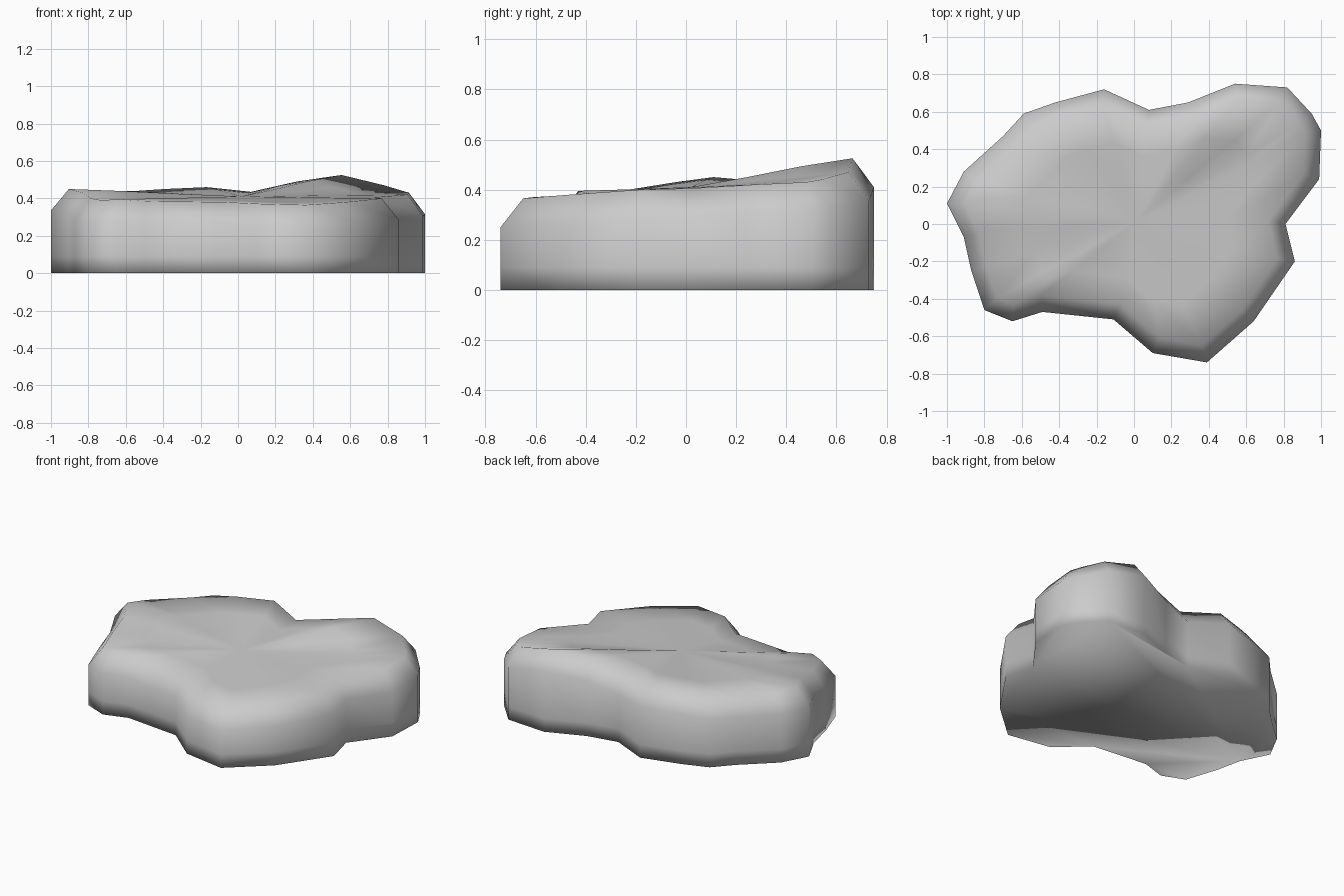
import bpy, bmesh
from mathutils import Vector

if "Cube" in bpy.data.objects:
    bpy.data.objects.remove(bpy.data.objects["Cube"])

# Rock outline seen from above (clockwise) with the height of the top rim
OUTLINE = [
    (-1.00, .11, .45), (-.91, .28, .44), (-.70, .47, .44), (-.59, .59, .44),
    (-.42, .65, .45), (-.16, .72, .46), (.08, .61, .435), (.29, .65, .49),
    (.54, .75, .525), (.82, .73, .47), (.95, .59, .44), (1.00, .50, .43),
    (.99, .24, .42), (.81, .00, .405), (.86, -.20, .40), (.64, -.52, .38),
    (.39, -.74, .365), (.10, -.69, .37), (-.11, -.51, .38), (-.49, -.47, .385),
    (-.65, -.52, .395), (-.80, -.46, .39), (-.87, -.25, .40), (-.91, -.07, .43)]
N = len(OUTLINE)
PTS = [Vector(p[:2]) for p in OUTLINE]
RIM = [p[2] for p in OUTLINE]
CENTRE = Vector((0.02, 0.02))
MID_Z = 0.41


def inset(i, d):
    """Point i moved inward by distance d from both neighbouring edges."""
    a = (PTS[i] - PTS[i - 1]).normalized()
    b = (PTS[(i + 1) % N] - PTS[i]).normalized()
    na, nb = Vector((a.y, -a.x)), Vector((b.y, -b.x))
    m = (na + nb).normalized()
    return PTS[i] + m * d / max(m.dot(na), 0.7)


bm = bmesh.new()


def ring(points, heights):
    return [bm.verts.new((p.x, p.y, z)) for p, z in zip(points, heights)]


# Upright sides, rounded shoulder, then a gently dished top
rim_pts = [inset(i, 0.085) for i in range(N)]
rings = [ring(PTS, [0] * N),
         ring(PTS, [0.09] * N),
         ring(PTS, [z - 0.115 for z in RIM])]
rings.append(ring(rim_pts, RIM))
for t, keep in ((0.68, 0.72), (0.35, 0.35)):
    rings.append(ring([CENTRE.lerp(p, t) for p in rim_pts],
                      [MID_Z + (z - MID_Z) * keep for z in RIM]))

for lo, hi in zip(rings, rings[1:]):
    for i in range(N):
        j = (i + 1) % N
        bm.faces.new((lo[i], lo[j], hi[j], hi[i]))

# Top fan and flat underside
peak = bm.verts.new((CENTRE.x, CENTRE.y, MID_Z))
for i in range(N):
    bm.faces.new((rings[-1][i], rings[-1][(i + 1) % N], peak))
bm.faces.new(rings[0])
bmesh.ops.recalc_face_normals(bm, faces=bm.faces)
for f in bm.faces:
    f.smooth = True

mesh = bpy.data.meshes.new("rock_slab")
bm.to_mesh(mesh)
bm.free()
rock = bpy.data.objects.new("rock_slab", mesh)
bpy.context.collection.objects.link(rock)
